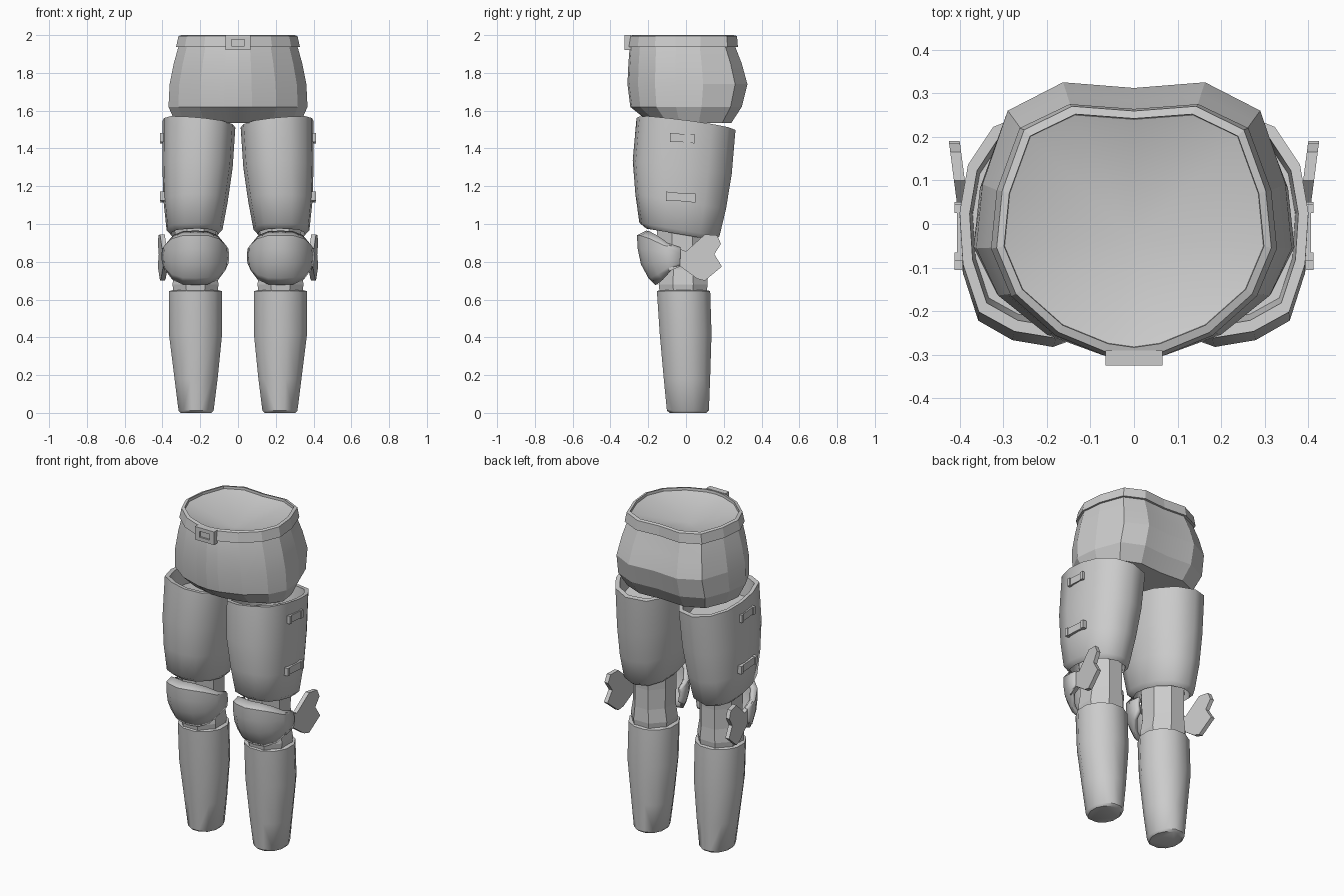
import bpy, bmesh, math
from mathutils import Vector

if "Cube" in bpy.data.objects:
    bpy.data.objects.remove(bpy.data.objects["Cube"], do_unlink=True)

grey = bpy.data.materials.new("plain grey")
grey.use_nodes = True
tone = (0.6, 0.6, 0.6, 1)
grey.diffuse_color = tone
grey.node_tree.nodes["Principled BSDF"].inputs["Base Color"].default_value = tone


def finish(name, bm, smooth=None, mirror=True, thickness=0):
    if not thickness:
        bmesh.ops.recalc_face_normals(bm, faces=bm.faces)
    mesh = bpy.data.meshes.new(name)
    bm.to_mesh(mesh)
    bm.free()
    mesh.materials.append(grey)
    ob = bpy.data.objects.new(name, mesh)
    bpy.context.collection.objects.link(ob)
    if smooth:
        bpy.ops.object.select_all(action='DESELECT')
        ob.select_set(True)
        bpy.context.view_layer.objects.active = ob
        bpy.ops.object.shade_smooth_by_angle(angle=math.radians(smooth))
    if thickness:
        mod = ob.modifiers.new("thickness", 'SOLIDIFY')
        mod.thickness = thickness
        mod.offset = 0
    if mirror:
        ob.modifiers.new("other side", 'MIRROR')
    return ob


def skin(bm, rings, closed=True):
    """Join consecutive rows of points with quads."""
    rows = [[bm.verts.new(p) for p in ring] for ring in rings]
    n = len(rows[0])
    for a, b in zip(rows, rows[1:]):
        for i in range(n if closed else n - 1):
            j = (i + 1) % n
            bm.faces.new((a[i], a[j], b[j], b[i]))
    return rows


def tube(name, profile, rings, smooth=None):
    """Ring: centre x, centre y, half width, half depth, z, slope x, slope y."""
    bm = bmesh.new()
    rows = skin(bm, [[(cx + u * rx, cy + v * ry, z + sx * u * rx + sy * v * ry)
                      for u, v in profile]
                     for cx, cy, rx, ry, z, sx, sy in rings])
    bm.faces.new(rows[0])
    bm.faces.new(rows[-1])
    return finish(name, bm, smooth)


def ngon(n, turn=0.5):
    return [(math.cos(math.tau * (i + turn) / n), math.sin(math.tau * (i + turn) / n))
            for i in range(n)]


def box(bm, lo, hi):
    made = bmesh.ops.create_cube(bm, size=1)["verts"]
    for v in made:
        v.co = Vector([(a + b) / 2 + c * (b - a) for a, b, c in zip(lo, hi, v.co)])
    return made


# Pelvis: one half outline, scaled to each height
half = [(0, -1), (0.2, -0.97), (0.55, -0.82), (0.86, -0.53), (1, -0.18),
        (0.96, 0.28), (0.8, 0.8), (0.45, 1), (0, 0.96)]
outline = half + [(-x, y) for x, y in half[-2:0:-1]]


def body_ring(w, front, back, z):
    return [(x * w, y * (front if y < 0 else back), z) for x, y in outline]


bm = bmesh.new()
rows = skin(bm, [body_ring(*r) for r in (
    (0.30, 0.285, 0.25, 1.985), (0.315, 0.298, 0.26, 1.94), (0.34, 0.305, 0.295, 1.85),
    (0.362, 0.31, 0.325, 1.74), (0.368, 0.295, 0.295, 1.62), (0.33, 0.19, 0.24, 1.535))])
bm.faces.new(rows[-1])
dip = bm.verts.new((0, -0.035, 1.9))
for i, v in enumerate(rows[0]):
    bm.faces.new((v, rows[0][(i + 1) % len(outline)], dip))
finish("pelvis", bm, 12, mirror=False)

# Belt and buckle
bm = bmesh.new()
skin(bm, [body_ring(*r) for r in (
    (0.295, 0.28, 0.25, 1.96), (0.298, 0.283, 0.252, 2.0), (0.315, 0.303, 0.27, 1.995),
    (0.328, 0.312, 0.275, 1.937), (0.31, 0.292, 0.25, 1.937))])
finish("belt", bm, mirror=False)

bm = bmesh.new()
for lo, hi in (((-0.065, 1.92), (-0.035, 2.0)), ((0.035, 1.92), (0.065, 2.0)),
               ((-0.035, 1.92), (0.035, 1.942)), ((-0.035, 1.978), (0.035, 2.0))):
    box(bm, (lo[0], -0.325, lo[1]), (hi[0], -0.29, hi[1]))
box(bm, (-0.036, -0.314, 1.94), (0.036, -0.29, 1.98))
finish("buckle", bm, mirror=False)

# Thigh guard: hollow shell with sloping rims
thigh = [(-0.15, -1), (0.35, -0.94), (0.77, -0.77), (0.96, -0.35), (1, 0.1),
         (0.9, 0.52), (0.6, 0.85), (0.1, 1), (-0.5, 0.87), (-0.88, 0.47),
         (-1, 0), (-0.92, -0.5), (-0.63, -0.88)]
tube("thigh_guard", thigh, [
    (0.21, 0, 0.16, 0.22, 1.42, 0.1, -0.13),
    (0.207, 0, 0.17, 0.235, 1.53, 0.1, -0.13),
    (0.207, 0, 0.193, 0.262, 1.53, 0.1, -0.13),
    (0.214, -0.02, 0.186, 0.262, 1.3, 0, -0.14),
    (0.224, -0.028, 0.17, 0.24, 1.12, 0, -0.16),
    (0.23, -0.035, 0.148, 0.212, 0.97, 0, -0.17),
    (0.23, -0.03, 0.125, 0.18, 0.945, 0, -0.17),
    (0.23, -0.03, 0.11, 0.165, 1.03, 0, -0.17)], 45)

# Thigh clips
for name, z, y0, y1 in (("upper_clip", 1.455, -0.085, 0.045), ("lower_clip", 1.142, -0.105, 0.05)):
    bm = bmesh.new()
    box(bm, (0.38, y0, z - 0.022), (0.406, y1, z + 0.022))
    for y in (y0, y1 - 0.02):
        box(bm, (0.37, y, z - 0.024), (0.412, y + 0.02, z + 0.024))
    for v in bm.verts:
        v.co.z += (v.co.y + 0.02) * -0.06
    finish(name, bm)

# Knee joint under the armour
tube("knee_joint", ngon(8), [
    (0.225, -0.02, 0.12, 0.15, 1.05, 0, 0), (0.225, -0.02, 0.118, 0.14, 0.88, 0, 0),
    (0.225, -0.015, 0.118, 0.135, 0.76, 0, 0), (0.225, -0.015, 0.132, 0.14, 0.68, 0, 0),
    (0.225, -0.015, 0.12, 0.13, 0.6, 0, 0)])

# Knee guard: bulging shell that narrows towards its sides
bm = bmesh.new()
rows = []
for z, front, width in ((0.955, -0.205, 0.155), (0.935, -0.25, 0.165), (0.87, -0.245, 0.168),
                        (0.79, -0.228, 0.168), (0.72, -0.19, 0.165), (0.685, -0.155, 0.16)):
    row = []
    for i in range(9):
        a = math.pi * (i / 8 - 0.5)
        s = math.sin(a)
        row.append((0.226 + width * s, front + (-0.03 - front) * (1 - math.cos(a)),
                    0.83 + (z - 0.83) * (1 - 0.68 * s ** 4)))
    rows.append(row)
skin(bm, rows, closed=False)
finish("knee_guard", bm, 35, thickness=0.022)

# Side wing of the knee guard: extruded plate leaning outwards
wing = [(-0.09, 0.89), (0, 0.855), (0.1, 0.945), (0.165, 0.94), (0.185, 0.895), (0.15, 0.84),
        (0.19, 0.775), (0.1, 0.7), (0.06, 0.71), (-0.03, 0.775), (-0.09, 0.75)]
bm = bmesh.new()
rows = skin(bm, [[(x + 0.13 * y, y, z) for y, z in wing] for x in (0.375, 0.4)])
bm.faces.new(rows[0])
bm.faces.new(rows[1])
finish("knee_wing", bm)

# Shin guard
tube("shin_guard", ngon(12), [
    (0.225, -0.013, 0.11, 0.11, 0.61, 0, 0), (0.225, -0.013, 0.122, 0.125, 0.65, 0, 0),
    (0.225, -0.013, 0.144, 0.146, 0.645, 0, 0), (0.225, -0.002, 0.146, 0.142, 0.42, 0, 0),
    (0.222, 0.005, 0.118, 0.127, 0.18, 0, 0), (0.222, 0.01, 0.096, 0.115, 0.012, 0, 0),
    (0.222, 0.01, 0.085, 0.1, 0, 0, 0)], 40)
